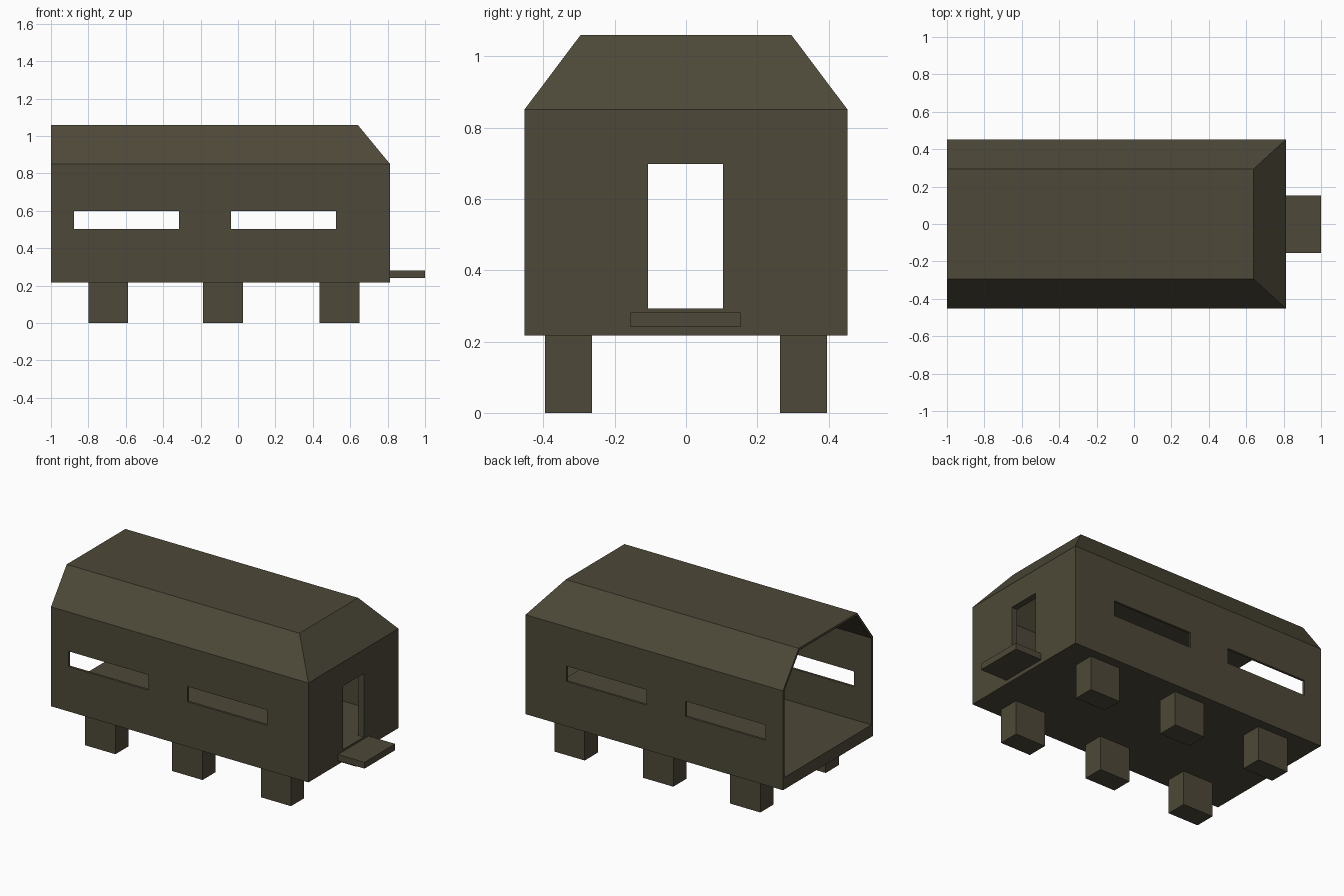
import bpy, bmesh

if "Cube" in bpy.data.objects:
    bpy.data.objects.remove(bpy.data.objects["Cube"])

mat = bpy.data.materials.new("olive drab")
mat.diffuse_color = (0.075, 0.066, 0.040, 1)
mat.use_nodes = True
mat.node_tree.nodes["Principled BSDF"].inputs["Base Color"].default_value = mat.diffuse_color


def mesh_object(name, bm):
    bmesh.ops.recalc_face_normals(bm, faces=bm.faces)
    me = bpy.data.meshes.new(name)
    bm.to_mesh(me)
    bm.free()
    me.materials.append(mat)
    ob = bpy.data.objects.new(name, me)
    bpy.context.collection.objects.link(ob)
    return ob


def box(name, x, y, z):
    bm = bmesh.new()
    bmesh.ops.create_cube(bm, size=1)
    for v in bm.verts:
        v.co = [a[0] if c < 0 else a[1] for a, c in zip((x, y, z), v.co)]
    return mesh_object(name, bm)


def hull(name, x0, x1, x1_top, w, w_top, z0, z1, z2):
    """Hexagonal cross-section along x, with a sloped roof end at +x."""
    bm = bmesh.new()
    prof = [(-w, z0), (w, z0), (w, z1), (w_top, z2), (-w_top, z2), (-w, z1)]
    back = [bm.verts.new((x0, y, z)) for y, z in prof]
    front = [bm.verts.new((x1_top if z == z2 else x1, y, z)) for y, z in prof]
    bm.faces.new(back)
    bm.faces.new([front[i] for i in (0, 1, 2, 5)])
    bm.faces.new([front[i] for i in (2, 3, 4, 5)])
    for i in range(6):
        j = (i + 1) % 6
        bm.faces.new((back[i], back[j], front[j], front[i]))
    return mesh_object(name, bm)


# Hollow cabin shell, open at the -x end
body = hull("cabin_shell", -1.0, 0.813, 0.64, 0.453, 0.295, 0.217, 0.85, 1.06)
cutters = [
    hull("interior_cutter", -1.2, 0.773, 0.615, 0.438, 0.287, 0.293, 0.845, 1.045),
    box("rear_window_cutter", (-0.877, -0.315), (-0.6, 0.6), (0.503, 0.6)),
    box("front_window_cutter", (-0.038, 0.523), (-0.6, 0.6), (0.503, 0.6)),
    box("door_cutter", (0.6, 0.95), (-0.106, 0.104), (0.293, 0.697)),
]
for c in cutters:
    c.hide_render = True
    m = body.modifiers.new(c.name, 'BOOLEAN')
    m.operation = 'DIFFERENCE'
    m.solver = 'EXACT'
    m.object = c

# Bake the cuts and remove the cutters
bpy.context.view_layer.update()
dg = bpy.context.evaluated_depsgraph_get()
cut_mesh = bpy.data.meshes.new_from_object(body.evaluated_get(dg))
body.modifiers.clear()
body.data = cut_mesh
for c in cutters:
    bpy.data.objects.remove(c)

# Door step
box("door_step", (0.80, 1.0), (-0.155, 0.153), (0.241, 0.281))

# Six stubby legs
for label, x in (("rear", (-0.8, -0.587)), ("middle", (-0.187, 0.027)), ("front", (0.437, 0.65))):
    for side, y in (("right", (-0.395, -0.263)), ("left", (0.263, 0.395))):
        box(f"{label}_{side}_leg", x, y, (0, 0.225))
